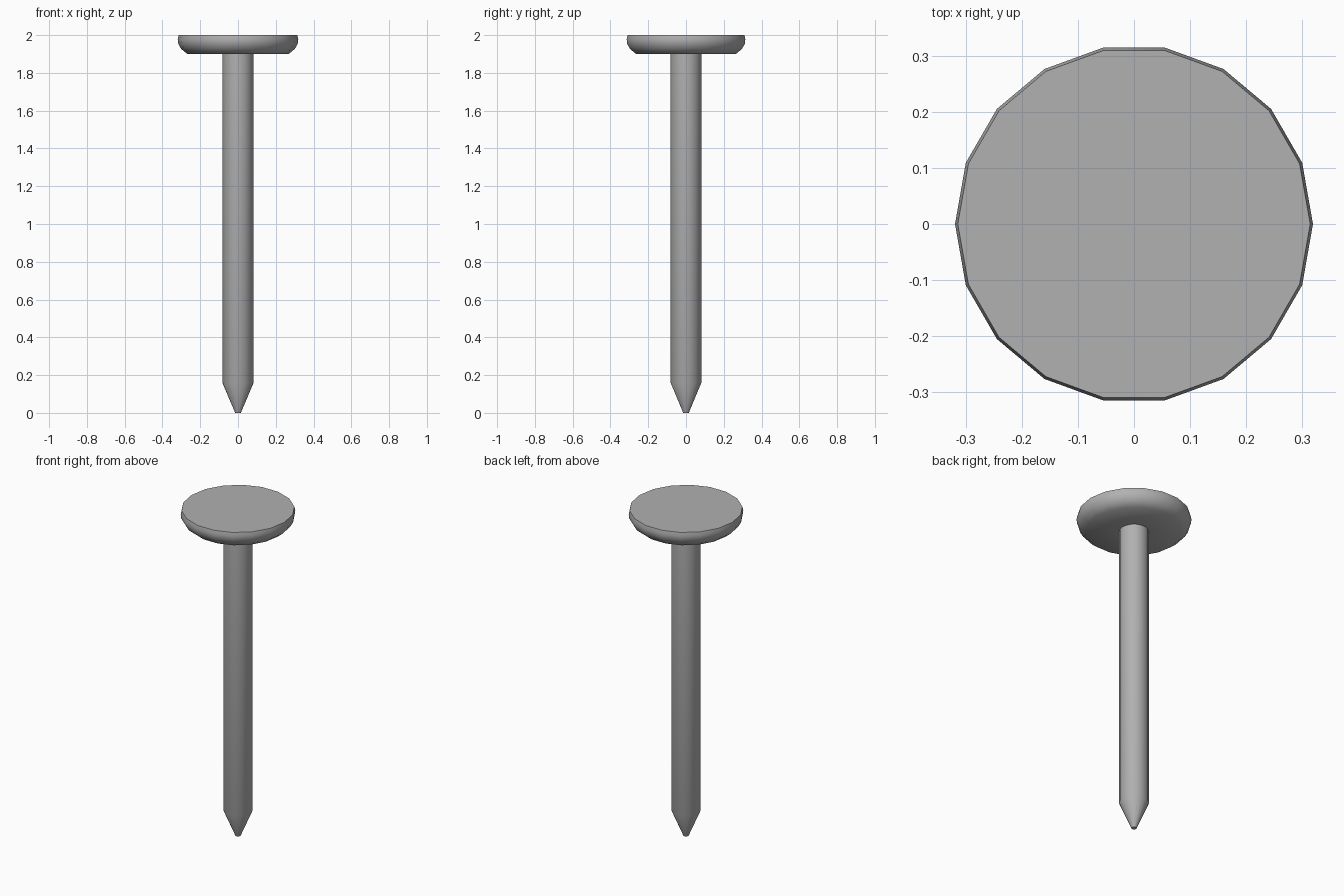
import bpy, bmesh
from math import cos, sin, pi, radians

if "Cube" in bpy.data.objects:
    bpy.data.objects.remove(bpy.data.objects["Cube"])

SIDES = 18

# Dark grey steel
steel = bpy.data.materials.new("steel")
steel.diffuse_color = (0.44, 0.44, 0.44, 1)
steel.use_nodes = True
steel.node_tree.nodes["Principled BSDF"].inputs["Base Color"].default_value = steel.diffuse_color


def lathe(name, profile, angle, cap_start=False, cap_end=False):
    """Turn a bottom-to-top (radius, z) profile around the z axis."""
    bm = bmesh.new()
    rings = [[bm.verts.new((r * cos(2 * pi * i / SIDES), r * sin(2 * pi * i / SIDES), z))
              for i in range(SIDES)] for r, z in profile]
    for low, high in zip(rings, rings[1:]):
        for i in range(SIDES):
            j = (i + 1) % SIDES
            bm.faces.new((low[i], low[j], high[j], high[i]))
    if cap_start:
        bm.faces.new(rings[0][::-1])
    if cap_end:
        bm.faces.new(rings[-1])
    mesh = bpy.data.meshes.new(name)
    bm.to_mesh(mesh)
    bm.free()
    mesh.materials.append(steel)
    obj = bpy.data.objects.new(name, mesh)
    bpy.context.collection.objects.link(obj)
    bpy.ops.object.select_all(action='DESELECT')
    obj.select_set(True)
    bpy.context.view_layer.objects.active = obj
    bpy.ops.object.shade_smooth_by_angle(angle=radians(angle))
    return obj


# Shank with its tapered, blunt point
lathe("nail_shank", [(0.015, 0), (0.082, 0.158), (0.082, 1.9)], 30, cap_start=True)

# Flat-topped head with a rounded rim, open where the shank joins
lathe("nail_head", [(0.082, 1.9), (0.268, 1.9), (0.3, 1.926), (0.316, 1.953),
                    (0.319, 1.978), (0.314, 2.0)], 50, cap_end=True)
